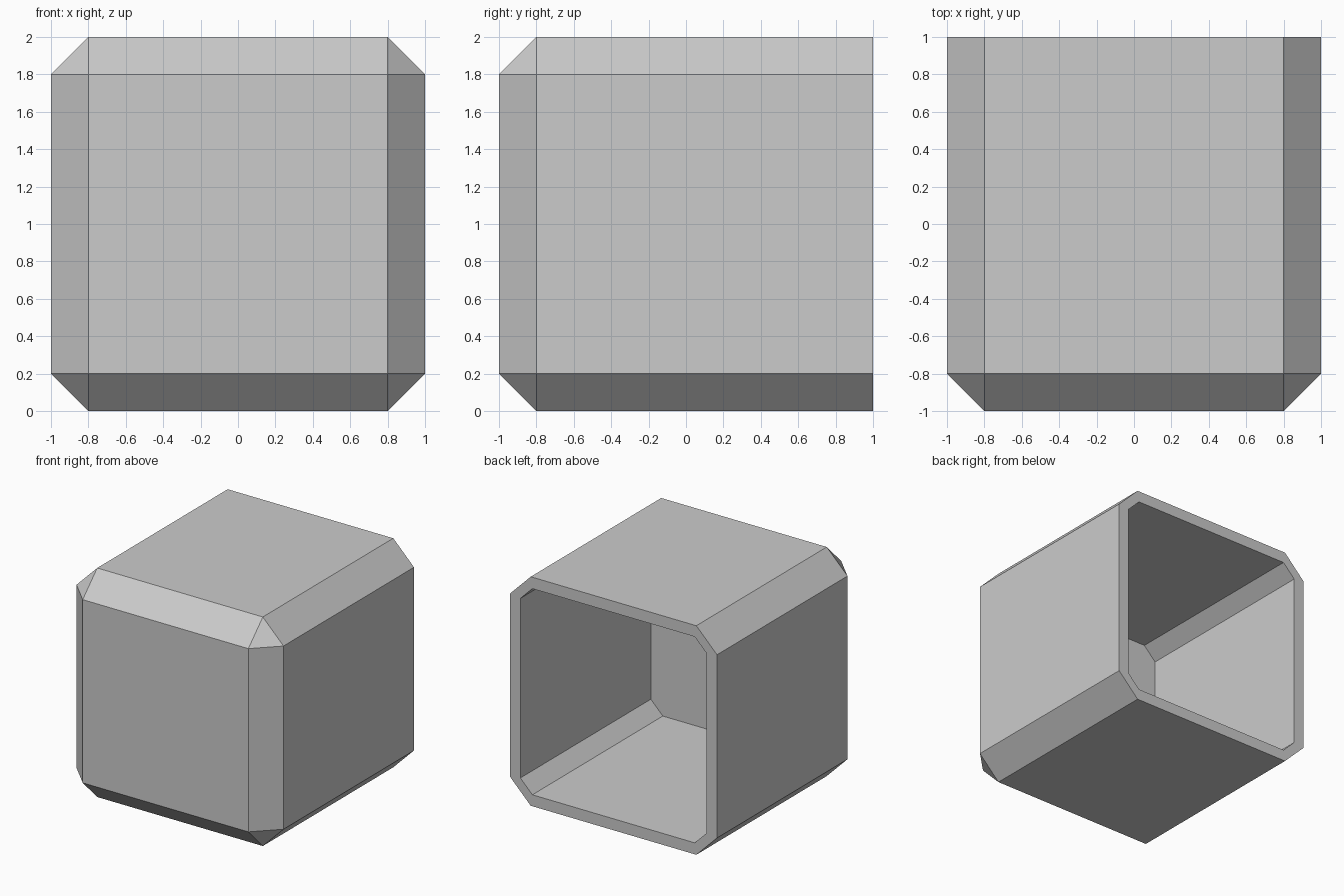
import bpy
import bmesh

default_cube = bpy.data.objects.get("Cube")
if default_cube:
    bpy.data.objects.remove(default_cube, do_unlink=True)

CHAMFER = 0.2
INNER_HALF = 0.9      # half width of the cavity
INNER_FLAT = 0.784    # half width of the cavity's flat sides
DEPTH = 1.8

# Plain grey material
grey = bpy.data.materials.new("light grey")
grey.use_nodes = True
colour = (0.6, 0.6, 0.6, 1.0)
grey.diffuse_color = colour
grey.node_tree.nodes["Principled BSDF"].inputs["Base Color"].default_value = colour

# Block with every edge chamfered except those around the back
bm = bmesh.new()
bmesh.ops.create_cube(bm, size=2)
edges = [e for e in bm.edges if any(v.co.y < 0 for v in e.verts)]
bmesh.ops.bevel(bm, geom=edges, offset=CHAMFER, offset_type='OFFSET',
                segments=1, profile=0.5, affect='EDGES')


def inset_coord(c):
    size = INNER_HALF if abs(c) > 0.9 else INNER_FLAT
    return size if c > 0 else -size


# Rim around the back opening
bm.normal_update()
back = max(bm.faces, key=lambda f: f.calc_center_median().y)
bmesh.ops.inset_individual(bm, faces=[back], thickness=0.0)
for v in back.verts:
    v.co.x, v.co.z = inset_coord(v.co.x), inset_coord(v.co.z)

# Cavity pushed straight in from the rim
floor = bmesh.ops.extrude_discrete_faces(bm, faces=[back])["faces"][0]
for v in floor.verts:
    v.co.y -= DEPTH

bmesh.ops.recalc_face_normals(bm, faces=bm.faces[:])
bmesh.ops.translate(bm, verts=bm.verts[:], vec=(0, 0, 1))

mesh = bpy.data.meshes.new("hollow_block")
bm.to_mesh(mesh)
bm.free()
mesh.materials.append(grey)
block = bpy.data.objects.new("hollow_block", mesh)
bpy.context.collection.objects.link(block)
